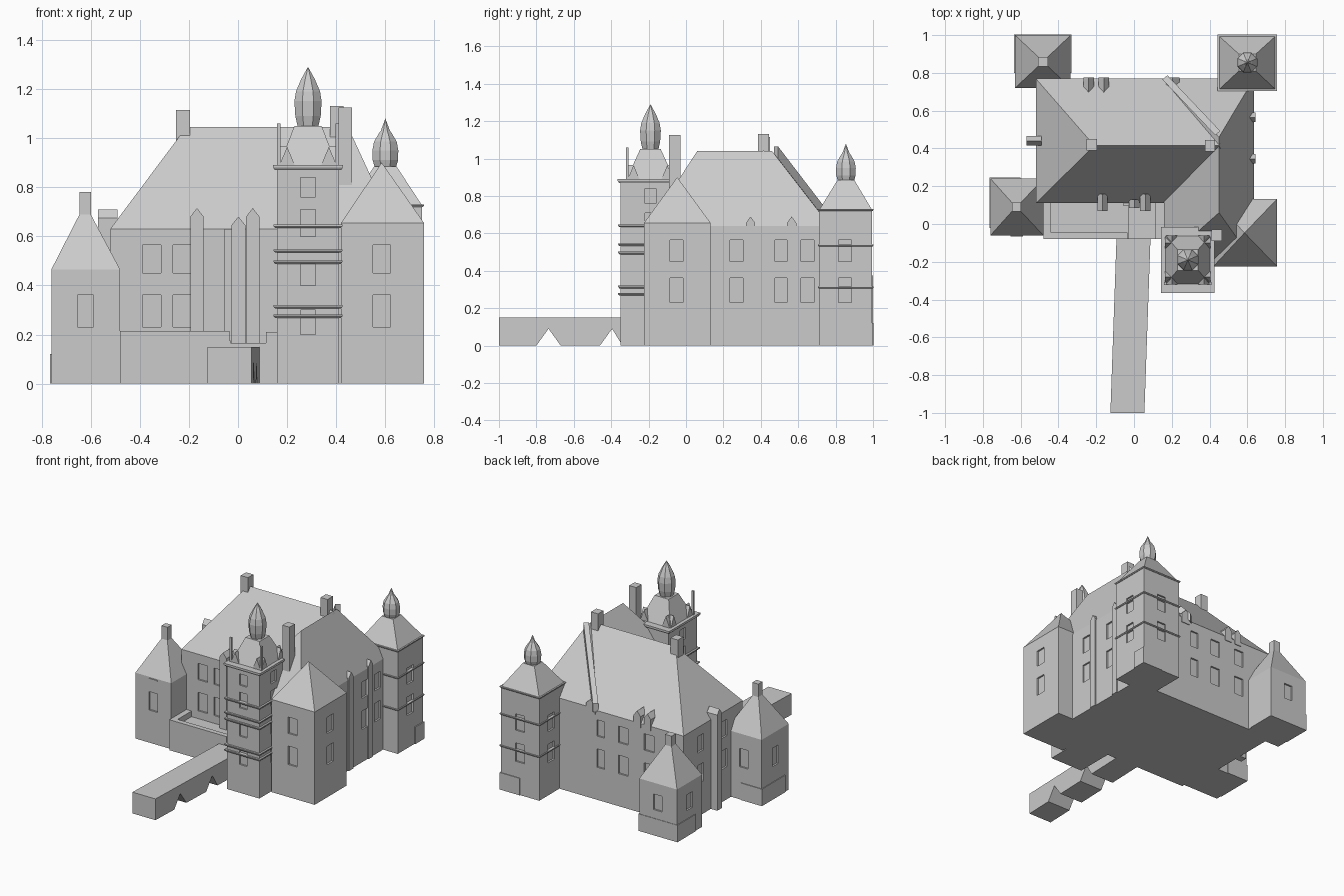
import bpy, bmesh, math
from mathutils import Vector

if "Cube" in bpy.data.objects:
    bpy.data.objects.remove(bpy.data.objects["Cube"])


def make(name, bm):
    bmesh.ops.remove_doubles(bm, verts=bm.verts, dist=1e-5)
    bmesh.ops.recalc_face_normals(bm, faces=bm.faces)
    me = bpy.data.meshes.new(name)
    bm.to_mesh(me)
    bm.free()
    ob = bpy.data.objects.new(name, me)
    bpy.context.collection.objects.link(ob)
    return ob


def add_loft(bm, rings):
    """Stack of rectangles (x0, x1, y0, y1, z); the last may shrink to a ridge or point."""
    vs = [[bm.verts.new(p) for p in ((a, c, z), (b, c, z), (b, d, z), (a, d, z))]
          for a, b, c, d, z in rings]
    for lo, hi in zip(vs, vs[1:]):
        for i in range(4):
            j = (i + 1) % 4
            bm.faces.new((lo[i], lo[j], hi[j], hi[i]))
    bm.faces.new(vs[0][::-1])
    bm.faces.new(vs[-1])
    # collapse zero-size tops before the next loft is added
    bmesh.ops.remove_doubles(bm, verts=[v for r in vs for v in r], dist=1e-5)


def loft(name, *rings):
    bm = bmesh.new()
    add_loft(bm, rings)
    return make(name, bm)


def box(name, x0, x1, y0, y1, z0, z1):
    return loft(name, (x0, x1, y0, y1, z0), (x0, x1, y0, y1, z1))


def prism(name, pts, offset):
    """Extrude a closed outline of 3D points along an offset."""
    bm = bmesh.new()
    f = bm.faces.new([bm.verts.new(p) for p in pts])
    ext = bmesh.ops.extrude_face_region(bm, geom=[f])
    bmesh.ops.translate(bm, vec=offset, verts=[e for e in ext['geom'] if isinstance(e, bmesh.types.BMVert)])
    return make(name, bm)


def windows(body, items, depth=.012):
    """Recess windows: (wall axis, wall position, centre along wall, z0, z1, width)."""
    bm = bmesh.new()
    for ax, p, c, z0, z1, w in items:
        a, b = (p - depth, p + depth), (c - w / 2, c + w / 2)
        r = (*a, *b) if ax == 'x' else (*b, *a)
        add_loft(bm, [(*r, z0), (*r, z1)])
    cut = make(body.name + "_window_cutter", bm)
    cut.hide_render = True
    cut.hide_set(True)
    m = body.modifiers.new("windows", 'BOOLEAN')
    m.object, m.operation, m.solver = cut, 'DIFFERENCE', 'EXACT'


def rows(ax, p, cols, w=.07):
    return [(ax, p, c, z0, z1, w) for c in cols for z0, z1 in ((.23, .36), (.45, .565))]


def onion(name, x, y, profile, n=8):
    bm = bmesh.new()
    rings = [[bm.verts.new((x + r * math.cos(math.tau * (i + .5) / n),
                            y + r * math.sin(math.tau * (i + .5) / n), z)) for i in range(n)]
             for r, z in profile]
    for lo, hi in zip(rings, rings[1:]):
        for i in range(n):
            j = (i + 1) % n
            bm.faces.new((lo[i], lo[j], hi[j], hi[i]))
    bm.faces.new(rings[0][::-1])
    tip = bm.verts.new((x, y, profile[-1][1] + .05))
    for i in range(n):
        bm.faces.new((rings[-1][i], rings[-1][(i + 1) % n], tip))
    return make(name, bm)


def pier(name, x0, x1, y0, y1, top, ax, z0=0):
    """Wall pier with a small pointed top whose ridge runs along the given axis."""
    cx, cy = (x0 + x1) / 2, (y0 + y1) / 2
    tip = (cx, cx, y0, y1, top) if ax == 'y' else (x0, x1, cy, cy, top)
    loft(name, (x0, x1, y0, y1, z0), (x0, x1, y0, y1, top - .035), tip)


def bands(name, x0, x1, y0, y1, zs, g=.013, h=.014):
    for z in zs:
        loft(name, (x0 - g * .5, x1 + g * .5, y0 - g * .5, y1 + g * .5, z - h / 2),
             (x0 - g, x1 + g, y0 - g, y1 + g, z), (x0 - g, x1 + g, y0 - g, y1 + g, z + h / 2))


# Main hall and side wing with hipped roofs
R = (-.52, .60, .11, .77)
hall = loft("main_hall", (*R, 0), (*R, .63), (-.21, .45, .415, .415, 1.045))
windows(hall, rows('y', .11, (-.352, -.228), .075) + rows('y', .77, (.32, .136, -.05, -.25), .075)
        + rows('x', -.52, (.58, .32)))
R = (.158, .635, -.2, .77)
wing = loft("side_wing", (*R, 0), (*R, .64), (.45, .45, .06, .46, 1.04))
windows(wing, rows('x', .635, (.27, .51, .65)))

# Front left and back left low towers with chimneys
R = (-.76, -.48, -.06, .24)
t = loft("front_left_tower", (*R, 0), (*R, .465), (-.645, -.6, .068, .112, .69))
windows(t, [('y', -.06, -.62, .23, .36, .065), ('x', -.76, .09, .23, .36, .065), ('y', .24, -.62, .23, .36, .065)])
box("front_left_chimney", -.645, -.598, .067, .113, .66, .78)
box("front_left_sill", -.653, -.587, -.066, -.03, .45, .457)
box("front_left_plinth", -.765, -.6, -.02, .245, 0, .12)
R = (-.63, -.335, .72, 1)
t = loft("back_left_tower", (*R, 0), (*R, .37), (-.505, -.458, .837, .883, .6))
windows(t, [('y', 1, -.48, .18, .29, .065), ('x', -.63, .86, .18, .29, .065)])
box("back_left_chimney", -.507, -.456, .835, .885, .56, .67)
box("back_left_plinth", -.635, -.33, .8, 1.003, 0, .12)

# Front right tower with pyramid roof
R = (.42, .757, -.225, .132)
t = loft("front_right_tower", (*R, 0), (*R, .655), (.585, .585, -.047, -.047, .9))
windows(t, rows('y', -.225, (.585,)) + rows('x', .757, (-.05,)))

# Back right tower with bands and onion top
R = (.45, .75, .712, .995)
t = loft("back_right_tower", (*R, 0), (*R, .725), (.555, .645, .81, .9, .885))
windows(t, rows('y', .995, (.6,)) + rows('x', .75, (.85,)) + rows('x', .45, (.86,)))
bands("back_right_band", *R, (.31, .535, .725), g=.007, h=.01)
box("back_right_plinth", .6, .757, .9, 1, 0, .12)
onion("back_right_onion", .6, .855,
      [(.045, .875), (.056, .91), (.057, .95), (.05, .985), (.028, 1.02), (.012, 1.05)][:-1] + [(.02, 1.03)])

# Stair tower at the front
R = (.158, .412, -.35, -.03)
t = loft("stair_tower", (*R, 0), (*R, .885))
Z = ((.2, .3), (.4, .49), (.6, .71), (.76, .84))
windows(t, [(a, p, c, z0, z1, .06) for z0, z1 in Z
            for a, p, c in (('y', -.35, .285), ('x', .158, -.19), ('x', .412, -.19))])
bands("stair_band", *R, (.275, .313, .495, .54, .64))
bands("stair_cornice", *R, (.88,), g=.015, h=.022)
loft("stair_roof", (.165, .405, -.32, -.06, .885), (.23, .34, -.245, -.135, 1.05))
onion("stair_onion", .285, -.19, [(.045, 1.045), (.056, 1.09), (.06, 1.15), (.053, 1.19), (.03, 1.24)])
for s in (-1, 1):
    # little pointed dormers, two on each side of the roof
    for k in (-1, 1):
        c, e = .285 + k * .085, -.19 + s * .13
        prism("stair_dormer", [(c - .033, e, .885), (c + .033, e, .885), (c, e, .965)], Vector((0, -s * .07, 0)))
        c, e = -.19 + k * .09, .285 + s * .12
        prism("stair_dormer", [(e, c - .033, .885), (e, c + .033, .885), (e, c, .965)], Vector((-s * .07, 0, 0)))
    x = .285 + s * .119
    box("stair_pinnacle", x - .007, x + .007, -.322, -.308, .88, 1.06)

# Chimneys of the main roof
box("left_ridge_chimney", -.252, -.195, .39, .45, .95, 1.115)
box("right_ridge_chimney", .375, .43, .385, .445, .95, 1.13)
box("wing_chimney", .41, .465, -.09, -.03, .6, 1.125)

# Sloping parapet up the back roof valley
prism("roof_parapet", [(.15, .765, .62), (.15, .765, .68), (.43, .47, 1.065), (.43, .47, 1)], Vector((.027, .022, 0)))

# Piers on the walls and dormers at the eaves
for c in (-.167, .06):
    pier("front_pier", c - .027, c + .027, .07, .16, .715, 'y')
box("door_pier_left", -.055, 0, .095, .13, 0, .63)
pier("door_pier_right", -.027, .03, .085, .13, .68, 'y')
pier("left_wall_pier", -.57, -.49, .415, .465, .71, 'x')
for c in (.345, .565):
    pier("right_wall_pier", .6, .643, c - .025, c + .025, .69, 'x')
for c in (-.24, -.16):
    pier("back_dormer", c - .027, c + .027, .68, .775, .715, 'y', .6)
pier("back_dormer", .17, .24, .72, .775, .70, 'y', .6)

# Terrace with parapet, entrance landing and steps
box("terrace", -.48, -.03, -.08, .13, 0, .175)
box("terrace_front_parapet", -.48, -.035, -.08, -.045, .15, .215)
box("terrace_left_parapet", -.48, -.44, -.045, .13, .15, .215)
box("entrance_landing", -.04, .16, -.08, .13, 0, .165)
box("landing_parapet", .115, .16, -.08, .13, .1, .21)

# Bridge with two pointed arches, skewed slightly in plan
side = [(-1, 0), (-1, .15), (-.07, .15), (-.07, 0), (-.34, 0), (-.395, .09), (-.46, 0),
        (-.67, 0), (-.735, .09), (-.8, 0)]
bridge = prism("bridge", [(-.125, y, z) for y, z in side], Vector((.18, 0, 0)))
for v in bridge.data.vertices:
    v.co.x += (v.co.y + 1) * .035
    if v.co.x > 0 and v.co.y < -.9:
        v.co.y -= 0
